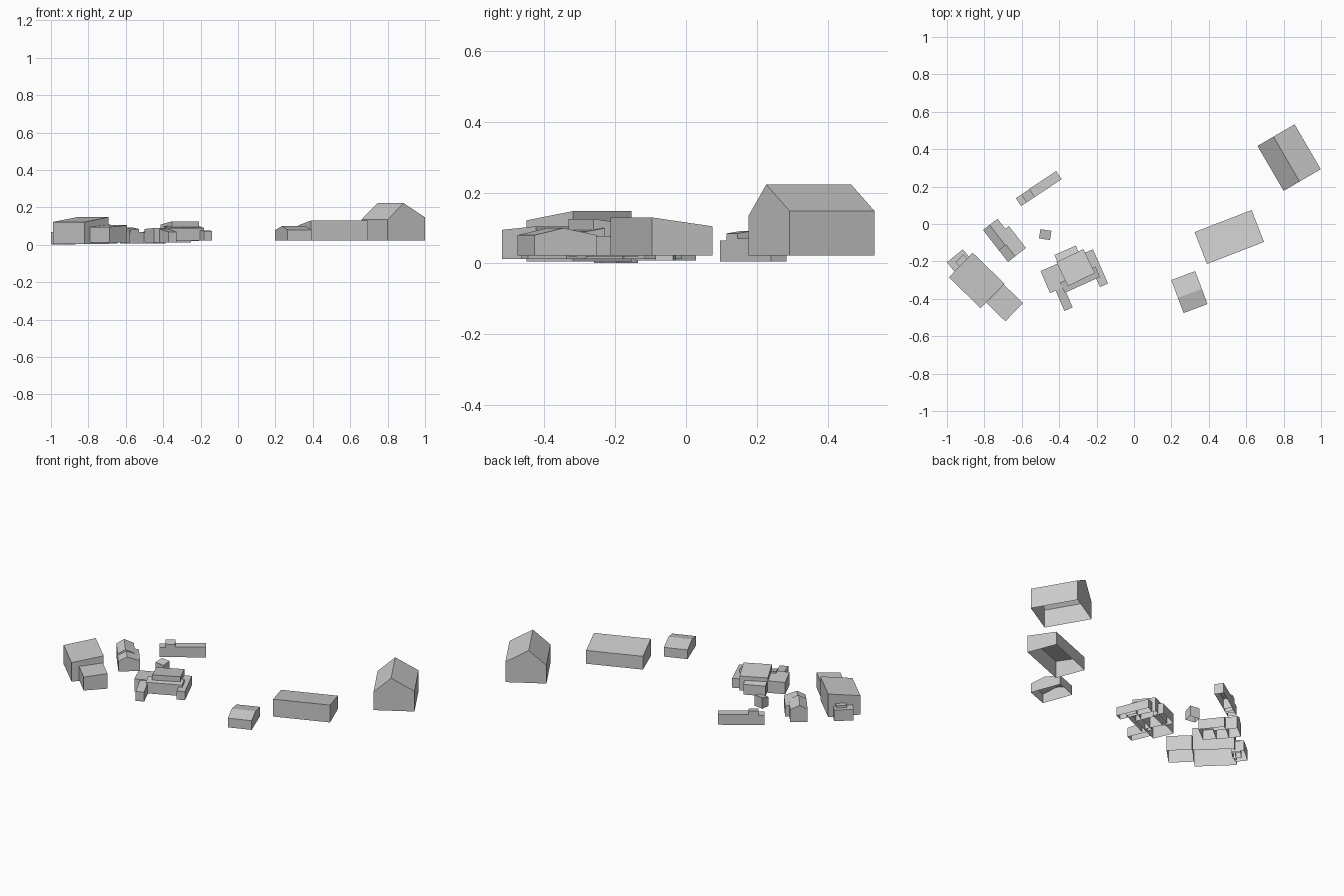
import bpy
from mathutils import Vector


def block(name, p, q, width, base, z_near, z_far, ridge=None):
    """Open-bottomed building: wall line p-q, depth to its left, optional ridge (fraction, z)."""
    p, q = Vector(p), Vector(q)
    d = (q - p).normalized()
    n = Vector((-d.y, d.x)) * width
    prof = [(0, base), (0, z_near)]
    if ridge:
        prof.append(ridge)
    prof += [(1, z_far), (1, base)]
    k = len(prof)
    verts = [(*(end + n * f), z) for end in (p, q) for f, z in prof]
    faces = [(i, i + 1, i + 1 + k, i + k) for i in range(k - 1)]
    faces += [tuple(range(k))[::-1], tuple(range(k, 2 * k))]
    # wind the faces outward
    faces = [f[::-1] for f in faces]
    mesh = bpy.data.meshes.new(name)
    mesh.from_pydata(verts, [], faces)
    obj = bpy.data.objects.new(name, mesh)
    bpy.context.collection.objects.link(obj)


# Buildings on the right
block("barn", (0.66, 0.417), (0.80, 0.177), 0.23, 0.023, 0.135, 0.148, (0.43, 0.223))
block("long_shed", (0.39, -0.214), (0.695, -0.096), 0.183, 0.023, 0.13, 0.105)
block("small_shed", (0.265, -0.476), (0.393, -0.428), 0.188, 0.023, 0.08, 0.08, (0.46, 0.1))

# Workshop with lean-to and rear annexes
block("workshop", (-0.99, -0.285), (-0.82, -0.45), 0.183, 0.005, 0.122, 0.148)
block("workshop_extension", (-0.79, -0.42), (-0.688, -0.52), 0.135, 0.012, 0.095, 0.105)
block("workshop_annex", (-1.0, -0.205), (-0.955, -0.26), 0.11, 0.002, 0.07, 0.07)
block("workshop_link", (-0.955, -0.205), (-0.92, -0.24), 0.06, 0.002, 0.085, 0.085)

# Cottage
block("cottage_rear", (-0.807, -0.032), (-0.722, -0.142), 0.098, 0.008, 0.085, 0.085, (0.45, 0.11))
block("cottage_front", (-0.765, -0.086), (-0.674, -0.203), 0.122, 0.012, 0.075, 0.075, (0.4, 0.1))

# Main house
block("house_body", (-0.449, -0.369), (-0.25, -0.283), 0.128, 0.012, 0.09, 0.085)
block("house_upper_floor", (-0.353, -0.332), (-0.209, -0.262), 0.142, 0.02, 0.126, 0.108)
block("house_back", (-0.40, -0.225), (-0.285, -0.175), 0.065, 0.012, 0.09, 0.075)
block("house_side_wing", (-0.182, -0.337), (-0.139, -0.318), 0.2, 0.022, 0.075, 0.08)
block("house_front_room", (-0.37, -0.368), (-0.182, -0.283), 0.06, 0.022, 0.09, 0.1)
block("house_porch", (-0.372, -0.465), (-0.328, -0.446), 0.12, 0.012, 0.07, 0.085)

# Outhouse
block("outhouse", (-0.508, -0.077), (-0.449, -0.086), 0.05, 0.008, 0.065, 0.075)

# Stable row
block("stable_end", (-0.604, 0.096), (-0.56, 0.125), 0.05, 0.006, 0.065, 0.065)
block("stable_middle", (-0.575, 0.115), (-0.53, 0.145), 0.05, 0.006, 0.085, 0.092)
block("stable_row", (-0.53, 0.145), (-0.387, 0.24), 0.052, 0.006, 0.07, 0.07)
